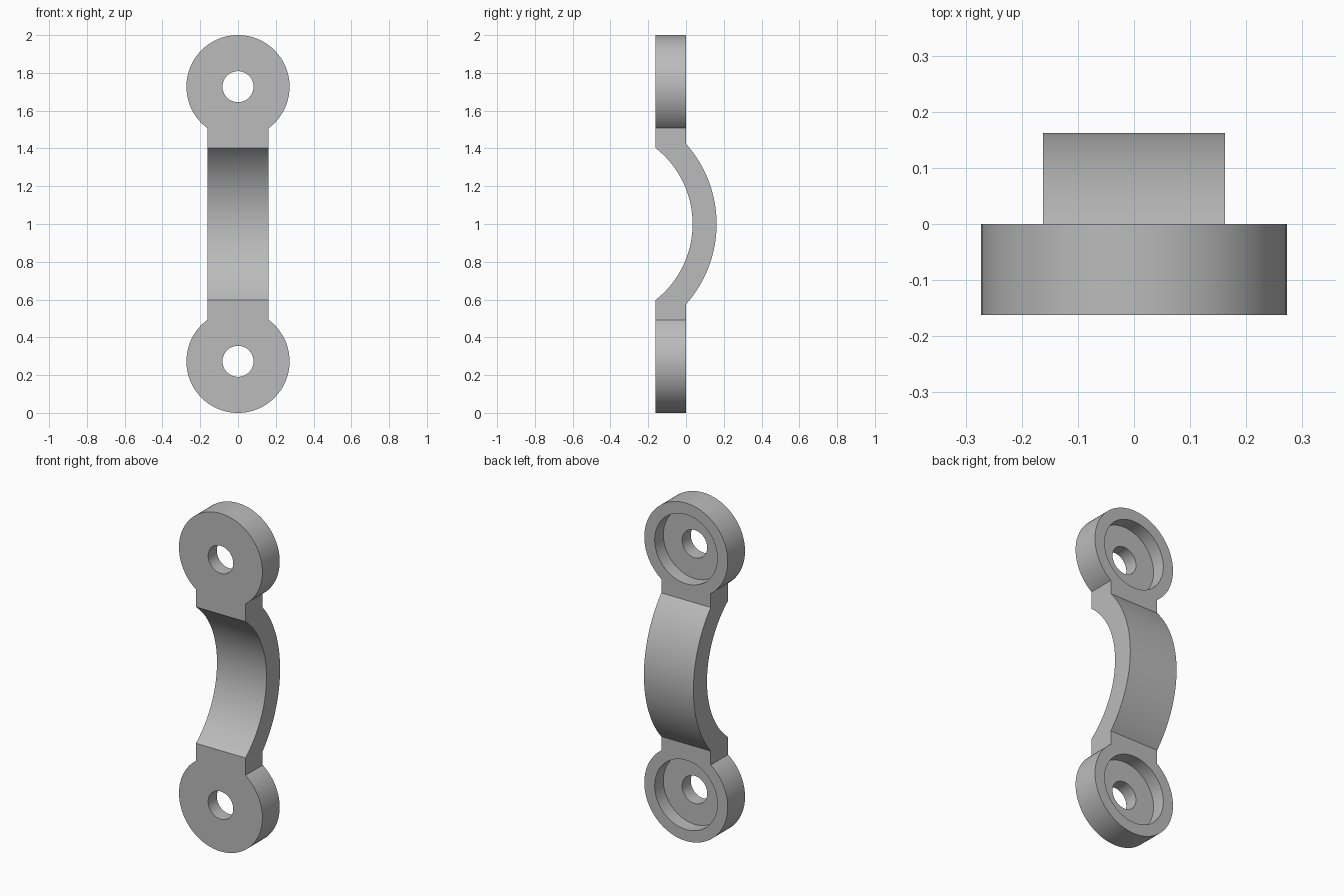
import bpy
import bmesh
from math import sin, cos, asin, pi
from mathutils import Matrix, Vector

if "Cube" in bpy.data.objects:
    bpy.data.objects.remove(bpy.data.objects["Cube"])

FRONT, BACK = -0.162, 0.0
HALF_WIDTH = 0.162
EYE_R, RECESS_R, HOLE_R = 0.273, 0.205, 0.082
EYE_Z = (EYE_R, 2 - EYE_R)
ARC_Y, INNER_R, OUTER_R = -0.476, 0.511, 0.638

grey = bpy.data.materials.new("plain grey")
grey.use_nodes = True
colour = (0.5, 0.5, 0.5, 1)
grey.diffuse_color = colour
grey.node_tree.nodes["Principled BSDF"].inputs["Base Color"].default_value = colour


def make_object(name, bm):
    bmesh.ops.recalc_face_normals(bm, faces=bm.faces)
    mesh = bpy.data.meshes.new(name)
    bm.to_mesh(mesh)
    bm.free()
    mesh.materials.append(grey)
    obj = bpy.data.objects.new(name, mesh)
    bpy.context.collection.objects.link(obj)
    return obj


def disc(name, radius, y0, y1, z):
    bm = bmesh.new()
    place = Matrix.Translation((0, (y0 + y1) / 2, z)) @ Matrix.Rotation(pi / 2, 4, "X")
    bmesh.ops.create_cone(bm, cap_ends=True, segments=96, radius1=radius,
                          radius2=radius, depth=y1 - y0, matrix=place)
    return make_object(name, bm)


def arc(radius, y_end, steps=48):
    # Points along the bow, from its lower to its upper end
    reach = pi / 2 - asin((y_end - ARC_Y) / radius)
    angles = [reach * (2 * i / steps - 1) for i in range(steps + 1)]
    return [(ARC_Y + radius * cos(a), 1 + radius * sin(a)) for a in angles]


# Bowed strap: side profile extruded across the width
low, high = 0.485, 1.515
profile = ([(FRONT, low)] + arc(INNER_R, FRONT) + [(FRONT, high), (BACK, high)]
           + arc(OUTER_R, BACK)[::-1] + [(BACK, low)])
bm = bmesh.new()
side = bm.faces.new([bm.verts.new((-HALF_WIDTH, y, z)) for y, z in profile])
grown = bmesh.ops.extrude_face_region(bm, geom=[side])["geom"]
bmesh.ops.translate(bm, vec=Vector((2 * HALF_WIDTH, 0, 0)),
                    verts=[v for v in grown if isinstance(v, bmesh.types.BMVert)])
strap = make_object("bowed_strap", bm)

# Round eyes, each with a back recess and a through hole
steps = []
for z, place in zip(EYE_Z, ("lower", "upper")):
    steps += [("UNION", disc(place + "_eye", EYE_R, FRONT, BACK, z)),
              ("DIFFERENCE", disc(place + "_recess", RECESS_R, -0.081, 0.1, z)),
              ("DIFFERENCE", disc(place + "_hole", HOLE_R, -0.3, 0.1, z))]
for operation, tool in steps:
    mod = strap.modifiers.new(tool.name, "BOOLEAN")
    mod.operation, mod.object, mod.solver = operation, tool, "EXACT"

# Bake the cuts and drop the helpers
bpy.context.view_layer.update()
result = bpy.data.meshes.new_from_object(
    strap.evaluated_get(bpy.context.evaluated_depsgraph_get()))
strap.modifiers.clear()
strap.data = result
for _, tool in steps:
    bpy.data.objects.remove(tool)

# Smooth curves with crisp edges
bpy.ops.object.select_all(action="DESELECT")
strap.select_set(True)
bpy.context.view_layer.objects.active = strap
bpy.ops.object.shade_smooth_by_angle(angle=pi / 6)
strap.name = "strap_clamp"
